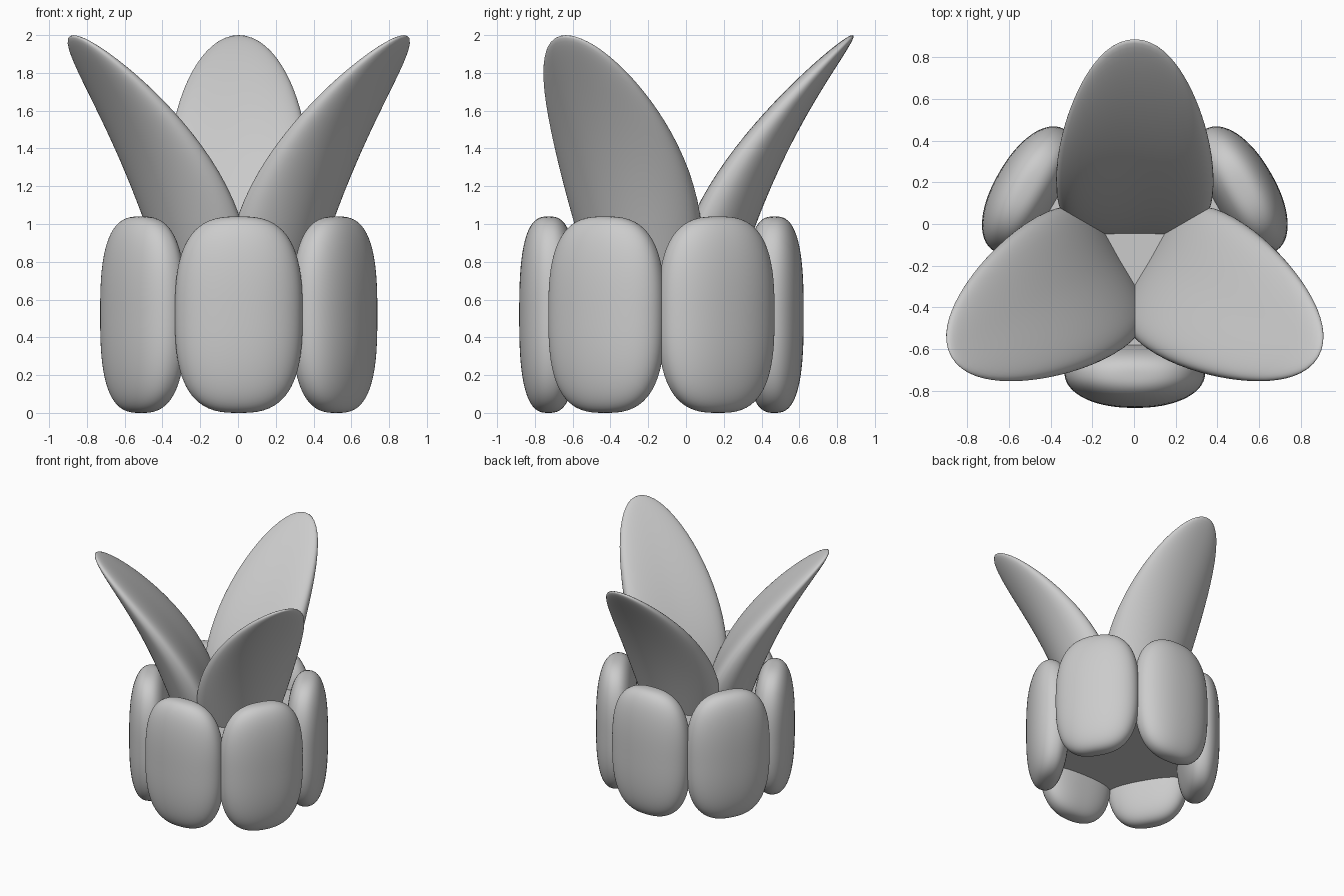
import bpy, bmesh, math
from mathutils import Matrix, Vector

if "Cube" in bpy.data.objects:
    bpy.data.objects.remove(bpy.data.objects["Cube"])

grey = bpy.data.materials.new("plain_grey")
grey.use_nodes = True
colour = (0.6, 0.6, 0.6, 1)
grey.diffuse_color = colour
grey.node_tree.nodes["Principled BSDF"].inputs["Base Color"].default_value = colour

CENTRE = Vector((0.004, -0.13, 0))


def finish(name, bm, angle=0.0, smooth=True):
    """Turn the part about the vertical axis and add it to the scene."""
    bmesh.ops.rotate(bm, verts=bm.verts, matrix=Matrix.Rotation(angle, 3, "Z"))
    bmesh.ops.translate(bm, verts=bm.verts, vec=CENTRE)
    bmesh.ops.recalc_face_normals(bm, faces=bm.faces)
    for face in bm.faces:
        face.smooth = smooth
    mesh = bpy.data.meshes.new(name)
    bm.to_mesh(mesh)
    bm.free()
    mesh.materials.append(grey)
    obj = bpy.data.objects.new(name, mesh)
    bpy.context.collection.objects.link(obj)


def rounded_block(side_power, end_power):
    """Unit block swollen into a rounded cushion."""
    bm = bmesh.new()
    bmesh.ops.create_cube(bm, size=2)
    bmesh.ops.subdivide_edges(bm, edges=bm.edges, cuts=19, use_grid_fill=True)
    for v in bm.verts:
        x, y, z = (abs(c) for c in v.co)
        ring = (x ** side_power + y ** side_power) ** (end_power / side_power)
        v.co /= (ring + z ** end_power) ** (1 / end_power)
    return bm


# Ring of six upright pads, slightly bowed around the core
for i in range(6):
    bm = rounded_block(2.3, 2.8)
    for v in bm.verts:
        x, y, z = v.co
        v.co = (0.598 + 0.155 * x - 0.018 * y * y, 0.338 * y, 0.52 + 0.52 * z)
    finish(f"outer_pad_{i + 1}", bm, math.radians(30 + 60 * i))

# Three leaves leaning outwards: flat inside, rounded outside, thin at the tip
for i in range(3):
    bm = rounded_block(2.3, 2)
    for v in bm.verts:
        x, y, u = v.co
        z = 1.2 + 0.8 * u
        s = z - 1.03
        lean = 0.34 + 0.42 * s + 0.28 * s * s
        thickness = 0.163 * (1 - 0.4 * u)
        v.co = (lean + thickness * (x - 0.5 * y * y), 0.378 * y, z)
    finish(f"leaf_{i + 1}", bm, math.radians(90 + 120 * i))

# Six-sided core holding pads and leaves together
bm = bmesh.new()
bmesh.ops.create_cone(bm, cap_ends=True, segments=6, radius1=0.6, radius2=0.6, depth=0.46)
bmesh.ops.translate(bm, verts=bm.verts, vec=(0, 0, 0.55))
corner = max(bm.verts, key=lambda v: v.co.x)
finish("core", bm, -math.atan2(corner.co.y, corner.co.x), smooth=False)
